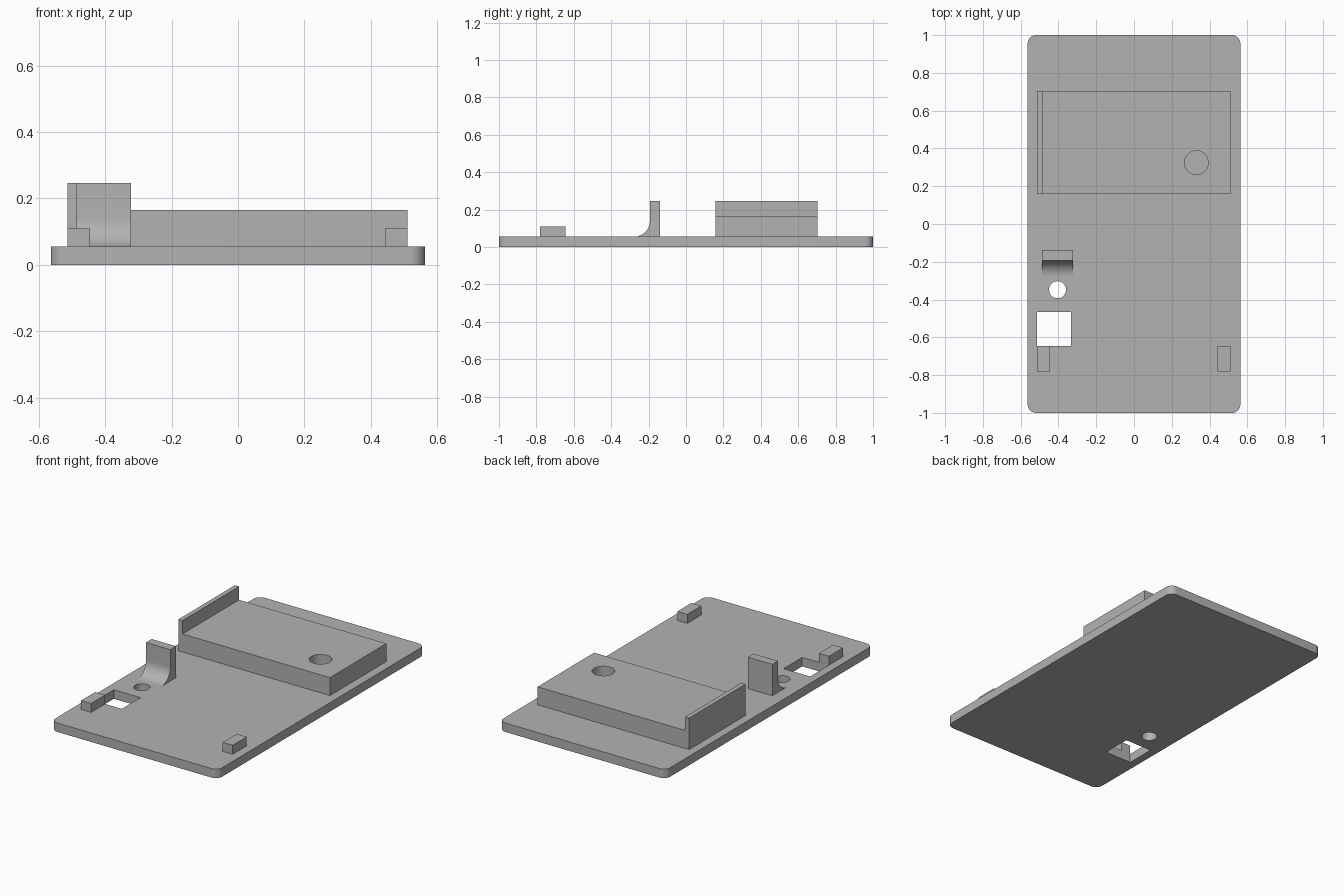
import bpy
import math
from mathutils import Matrix

if "Cube" in bpy.data.objects:
    bpy.data.objects.remove(bpy.data.objects["Cube"], do_unlink=True)

grey = bpy.data.materials.new("plain grey")
grey.use_nodes = True
COLOUR = (0.45, 0.45, 0.45, 1)
grey.diffuse_color = COLOUR
grey.node_tree.nodes["Principled BSDF"].inputs["Base Color"].default_value = COLOUR

PLATE_TOP = 0.055
TALL = 0.247


def prism(name, outline, depth, matrix):
    """Extrude a closed outline along its local z and place it with a matrix."""
    n = len(outline)
    verts = [(u, v, w) for w in (0, depth) for u, v in outline]
    faces = [tuple(reversed(range(n))), tuple(range(n, n + n))]
    faces += [(i, (i + 1) % n, (i + 1) % n + n, i + n) for i in range(n)]
    mesh = bpy.data.meshes.new(name)
    mesh.from_pydata(verts, [], faces)
    mesh.transform(matrix)
    mesh.materials.append(grey)
    obj = bpy.data.objects.new(name, mesh)
    bpy.context.collection.objects.link(obj)
    return obj


def arc(cx, cy, r, start, end, steps):
    angles = [math.radians(start + (end - start) * i / steps) for i in range(steps + 1)]
    return [(cx + r * math.cos(a), cy + r * math.sin(a)) for a in angles]


def box(name, x0, x1, y0, y1, z0, z1):
    outline = [(x0, y0), (x1, y0), (x1, y1), (x0, y1)]
    return prism(name, outline, z1 - z0, Matrix.Translation((0, 0, z0)))


def hole_cutter(name, x, y, r):
    outline = arc(x, y, r, 0, 360, 48)[:-1]
    return prism(name, outline, 1, Matrix.Translation((0, 0, -0.5)))


def cut(obj, cutter):
    """Subtract the cutter, apply the result and discard the cutter."""
    cutter.hide_render = True
    mod = obj.modifiers.new("cut", "BOOLEAN")
    mod.operation = "DIFFERENCE"
    mod.solver = "EXACT"
    mod.object = cutter
    bpy.context.view_layer.objects.active = obj
    bpy.ops.object.modifier_apply(modifier=mod.name)
    bpy.data.objects.remove(cutter, do_unlink=True)


def smooth(obj):
    bpy.ops.object.select_all(action="DESELECT")
    obj.select_set(True)
    bpy.context.view_layer.objects.active = obj
    bpy.ops.object.shade_smooth_by_angle(angle=math.radians(30))


# Base plate with rounded corners, a square window and a round hole
half_x, half_y, radius = 0.563, 1.0, 0.045
corners = [(1, 1, 0), (-1, 1, 90), (-1, -1, 180), (1, -1, 270)]
outline = []
for sx, sy, start in corners:
    outline += arc(sx * (half_x - radius), sy * (half_y - radius), radius, start, start + 90, 10)
plate = prism("base_plate", outline, PLATE_TOP, Matrix())
cut(plate, box("window_cutter", -0.513, -0.333, -0.645, -0.465, -0.5, 0.5))
cut(plate, hole_cutter("plate_hole_cutter", -0.405, -0.348, 0.045))
smooth(plate)

# Raised platform with a tall lip on its right edge and a blind round hole
TO_XZ = Matrix.Rotation(math.radians(90), 4, "X")
profile = [(-0.513, PLATE_TOP), (0.51, PLATE_TOP), (0.51, 0.165),
           (-0.485, 0.165), (-0.485, TALL), (-0.513, TALL)]
platform = prism("platform_with_lip", profile, 0.545, Matrix.Translation((0, 0.703, 0)) @ TO_XZ)
cut(platform, hole_cutter("platform_hole_cutter", 0.33, 0.325, 0.063))
smooth(platform)

# Upright bracket with a concave fillet at its foot
fillet = 0.085
profile = [(-0.138, PLATE_TOP), (-0.138, TALL), (-0.193, TALL)]
profile += arc(-0.193 - fillet, PLATE_TOP + fillet, fillet, 0, -90, 14)
profile.reverse()
to_yz = Matrix(((0, 0, 1, 0), (1, 0, 0, 0), (0, 1, 0, 0), (0, 0, 0, 1)))
bracket = prism("upright_bracket", profile, 0.164, Matrix.Translation((-0.486, 0, 0)) @ to_yz)
smooth(bracket)

# Small stop blocks near the front corners
for name, x in (("right_stop_block", -0.513), ("left_stop_block", 0.443)):
    box(name, x, x + 0.067, -0.78, -0.645, PLATE_TOP, 0.11)
